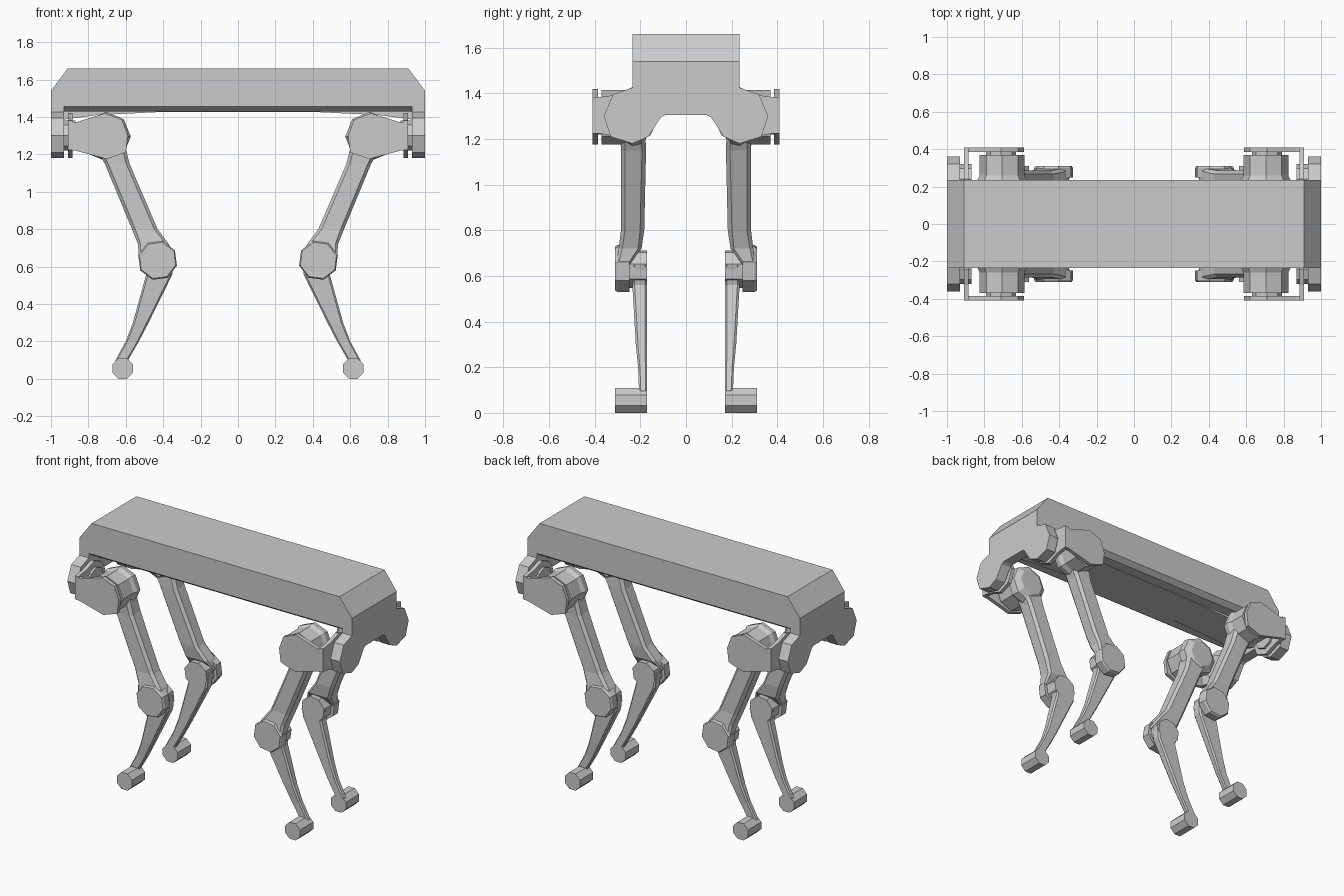
import bpy, bmesh
from math import cos, sin, pi, radians

if "Cube" in bpy.data.objects:
    bpy.data.objects.remove(bpy.data.objects["Cube"])


def loft(name, rings, mirror=""):
    """Skin a list of equal-length 3D rings, cap both ends, mirror on the given axes."""
    bm = bmesh.new()
    vs = [[bm.verts.new(p) for p in r] for r in rings]
    n = len(rings[0])
    for a, b in zip(vs, vs[1:]):
        for i in range(n):
            j = (i + 1) % n
            bm.faces.new((a[i], a[j], b[j], b[i]))
    bm.faces.new(vs[0])
    bm.faces.new(vs[-1])
    bmesh.ops.recalc_face_normals(bm, faces=bm.faces[:])
    me = bpy.data.meshes.new(name)
    bm.to_mesh(me)
    bm.free()
    ob = bpy.data.objects.new(name, me)
    bpy.context.collection.objects.link(ob)
    if mirror:
        mod = ob.modifiers.new("Mirror", 'MIRROR')
        mod.use_axis = ("x" in mirror, "y" in mirror, False)
        mod.use_mirror_merge = False
    return ob


def prism_y(name, pts, y0, y1, mirror=""):
    return loft(name, [[(x, y, z) for x, z in pts] for y in (y0, y1)], mirror)


def prism_x(name, pts, x0, x1, mirror=""):
    return loft(name, [[(x, y, z) for y, z in pts] for x in (x0, x1)], mirror)


def octagon(cx, cz, r, turn=0):
    return [(cx + r * cos(i * pi / 4 + radians(turn)),
             cz + r * sin(i * pi / 4 + radians(turn))) for i in range(8)]


def limb(name, sections, mirror="xy"):
    """Loft of horizontal chamfered rectangles: (z, x0, x1, y0, y1, chamfer)."""
    rings = []
    for z, a, b, c, d, k in sections:
        rings.append([(a + k, c, z), (b - k, c, z), (b, c + k, z), (b, d - k, z),
                      (b - k, d, z), (a + k, d, z), (a, d - k, z), (a, c + k, z)])
    return loft(name, rings, mirror)


# Body shell
prism_y("body", [(-1, 1.455), (-1, 1.54), (-.91, 1.66), (.91, 1.66), (1, 1.54), (1, 1.455)],
        -.235, .235)

# Underside: chamfered tray and arched belly panel
loft("body_tray", [[(-.94, -w, z), (.94, -w, z), (.94, w, z), (-.94, w, z)]
                   for w, z in ((.235, 1.455), (.2, 1.43))])
prism_y("belly_panel", [(-.94, 1.44), (-.94, 1.385), (-.75, 1.41), (-.4, 1.427),
                        (.4, 1.427), (.75, 1.41), (.94, 1.385), (.94, 1.44)], -.13, .13)

# End plates carrying the hip pivots
half = [(.235, 1.48), (.235, 1.425), (.32, 1.395), (.36, 1.30), (.33, 1.21),
        (.235, 1.18), (.165, 1.21), (.11, 1.295), (.09, 1.305)]
prism_x("end_plate", half + [(-y, z) for y, z in reversed(half)], .93, 1.0, "x")

# Hip pivot axle between end plate and bracket
prism_x("hip_axle", octagon(.24, 1.30, .08), .87, .94, "xy")

# L-shaped hip bracket: plate across the end, plate along the outside
prism_x("hip_bracket_end", [(.41, 1.38), (.33, 1.39), (.24, 1.42), (.155, 1.385), (.12, 1.30),
                            (.155, 1.215), (.24, 1.18), (.33, 1.215), (.41, 1.23)],
        .885, .91, "xy")
prism_y("hip_bracket_side", [(.91, 1.375), (.87, 1.37), (.71, 1.42), (.62, 1.385), (.588, 1.30),
                             (.60, 1.21), (.70, 1.175), (.87, 1.22), (.91, 1.225)],
        .385, .41, "xy")
prism_y("hip_pin", octagon(.71, 1.30, .08), .36, .39, "xy")

# Hip drum, rounded on the inner side
loft("hip_drum", [[(x, y, z) for x, z in octagon(.705, 1.295, r)]
                  for y, r in ((.17, .085), (.195, .125), (.235, .132), (.26, .12), (.37, .12))],
     "xy")

# Upper leg
limb("upper_leg", [(1.27, .61, .78, .18, .29, .02), (1.15, .58, .712, .175, .285, .018),
                   (.80, .43, .567, .183, .285, .018), (.72, .37, .535, .195, .295, .015),
                   (.65, .335, .53, .247, .305, .01)])

# Knee: outer knob with a sloping rim, inner hub
loft("knee_knob", [[(x, y, z) for x, z in octagon(.43, .633, r, 15)]
                   for y, r in ((.248, .107), (.30, .107), (.31, .1))], "xy")
prism_y("knee_hub", octagon(.43, .63, .085, 15), .17, .25, "xy")

# Lower leg
limb("lower_leg", [(.65, .345, .515, .17, .235, .01), (.56, .35, .49, .17, .235, .01),
                   (.30, .478, .562, .17, .22, .01), (.20, .53, .60, .17, .21, .008),
                   (.10, .588, .655, .17, .206, .008), (.04, .60, .65, .171, .205, .006)])

# Foot
prism_y("foot", octagon(.617, .055, .0595, 22.5), .17, .31, "xy")
